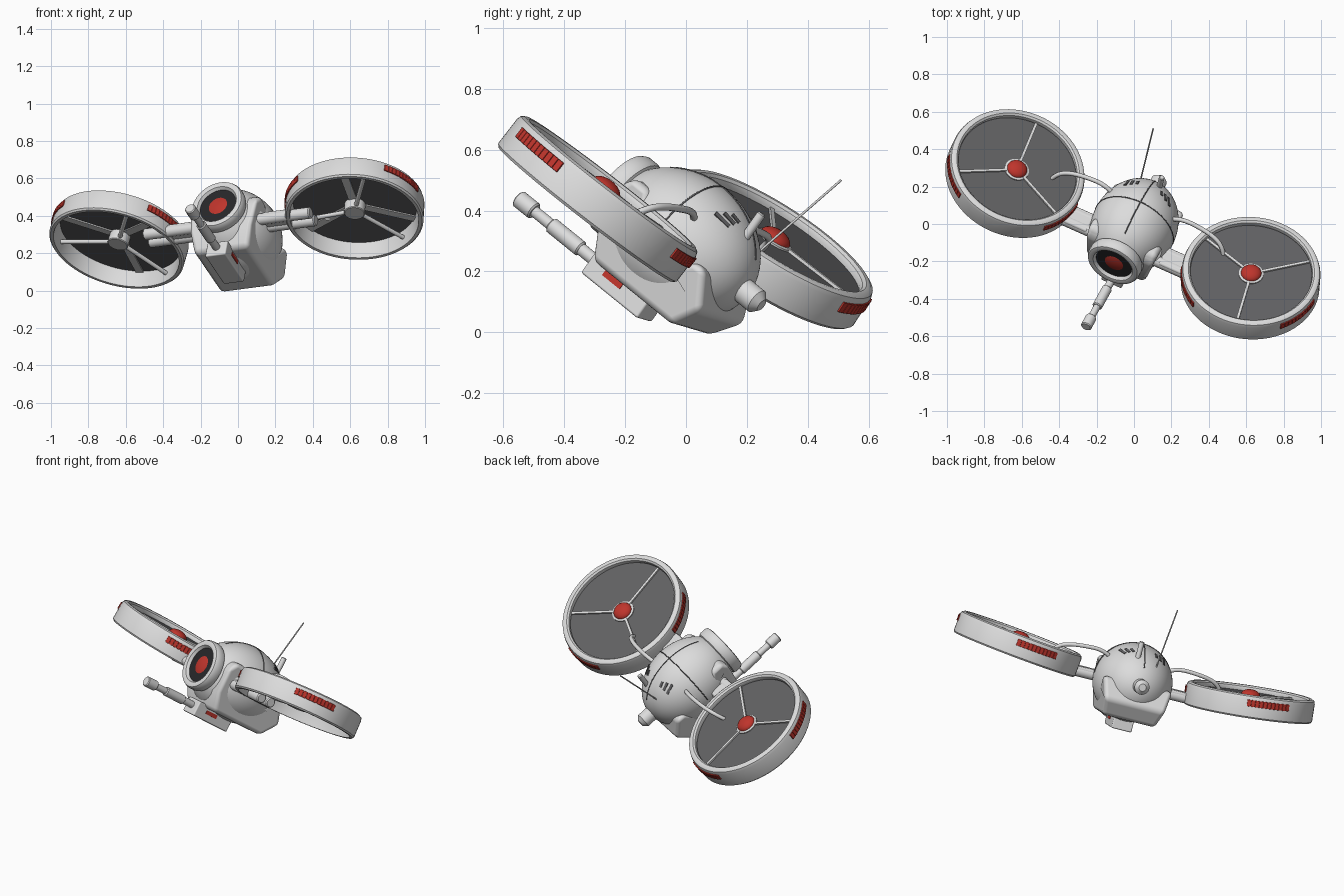
import bpy, bmesh
from math import sin, cos, pi, radians, sqrt
from mathutils import Matrix, Vector

cube = bpy.data.objects.get("Cube")
if cube:
    bpy.data.objects.remove(cube)


def material(name, r, g, b):
    m = bpy.data.materials.new(name)
    m.use_nodes = True
    m.diffuse_color = (r, g, b, 1)
    m.node_tree.nodes["Principled BSDF"].inputs["Base Color"].default_value = (r, g, b, 1)
    return m


SHELL = material("light_grey_shell", 0.72, 0.72, 0.72)
MESH = material("dark_grey_screen", 0.12, 0.12, 0.125)
BLACK = material("black_glass", 0.02, 0.02, 0.022)
RED = material("signal_red", 0.52, 0.035, 0.025)

# Banked flight attitude: local x = wing line, local -y = nose
ax = Vector((0.907, -0.403, 0.119)).normalized()
ay = Vector((0.14, 0.575, 0.805)).cross(ax).normalized()
az = ax.cross(ay)
FRAME = Matrix.Translation((-0.003, -0.02, 0.30)) @ Matrix((ax, ay, az)).transposed().to_4x4()
ALONG_Y = Matrix.Rotation(-pi / 2, 4, 'X')
ALONG_X = Matrix.Rotation(pi / 2, 4, 'Y')


def move(x, y, z):
    return Matrix.Translation((x, y, z))


def finish(name, bm, mat, local, bevel=0, segments=3):
    bmesh.ops.recalc_face_normals(bm, faces=bm.faces)
    mesh = bpy.data.meshes.new(name)
    bm.to_mesh(mesh)
    bm.free()
    mesh.materials.append(mat)
    mesh.shade_smooth()
    mesh.set_sharp_from_angle(angle=radians(35))
    ob = bpy.data.objects.new(name, mesh)
    bpy.context.collection.objects.link(ob)
    ob.matrix_world = FRAME @ local
    if bevel:
        mod = ob.modifiers.new("rounding", 'BEVEL')
        mod.width, mod.segments = bevel, segments
        mod.harden_normals = True
    return ob


def lathe(name, profile, mat, local=Matrix(), steps=48, closed=False):
    """Spin (radius, height) points around the local z axis."""
    bm = bmesh.new()
    verts = [bm.verts.new((r, 0, h)) for r, h in profile]
    pairs = list(zip(verts, verts[1:]))
    if closed:
        pairs.append((verts[-1], verts[0]))
    edges = [bm.edges.new(p) for p in pairs]
    bmesh.ops.spin(bm, geom=verts + edges, cent=(0, 0, 0), axis=(0, 0, 1),
                   angle=2 * pi, steps=steps, use_duplicate=False)
    bmesh.ops.remove_doubles(bm, verts=bm.verts, dist=1e-5)
    return finish(name, bm, mat, local)


def cylinder(name, r, h0, h1, mat, local=Matrix(), steps=32, soft=0.0):
    ends = [(0, h0), (r - soft, h0), (r, h0 + soft), (r, h1 - soft), (r - soft, h1), (0, h1)]
    return lathe(name, ends if soft else [ends[0], (r, h0), (r, h1), ends[-1]], mat, local, steps)


def box(name, size, mat, local=Matrix(), bevel=0):
    bm = bmesh.new()
    bmesh.ops.create_cube(bm, size=1)
    bmesh.ops.scale(bm, vec=size, verts=bm.verts)
    return finish(name, bm, mat, local, bevel)


def tube(name, points, radius, mat, smooth=False):
    cu = bpy.data.curves.new(name, 'CURVE')
    cu.dimensions = '3D'
    cu.bevel_depth, cu.bevel_resolution = radius, 3
    cu.use_fill_caps = True
    sp = cu.splines.new('NURBS' if smooth else 'POLY')
    sp.points.add(len(points) - 1)
    for p, co in zip(sp.points, points):
        p.co = (*co, 1)
    if smooth:
        sp.use_endpoint_u, sp.order_u = True, 4
    cu.materials.append(mat)
    ob = bpy.data.objects.new(name, cu)
    bpy.context.collection.objects.link(ob)
    ob.matrix_world = FRAME
    return ob


# Egg-shaped body
EGG_R, EGG_L, EGG_Y = 0.228, 0.285, 0.01


def egg_radius(y):
    return EGG_R * sqrt(max(0, 1 - ((y - EGG_Y) / EGG_L) ** 2))


angles = [i * pi * 0.8 / 28 for i in range(29)]
lathe("body_egg", [(EGG_R * sin(t), EGG_Y + EGG_L * cos(t)) for t in angles], SHELL, ALONG_Y, 64)

# Panel seams and vents on the back of the egg
ys = [-0.18 + 0.02 * i for i in range(23)]
tube("seam_lengthwise", [(0, y, egg_radius(y)) for y in ys], 0.003, MESH)
tube("seam_across", [(EGG_R * cos(i * pi / 32), EGG_Y, EGG_R * sin(i * pi / 32))
                     for i in range(33)], 0.003, MESH)
for side in (-1, 1):
    for i in range(3):
        length = 0.035 + 0.014 * i
        y = 0.165 - length / 2
        place = (Matrix.Rotation(side * radians(21 + 8 * i), 4, 'Y') @ move(0, y, egg_radius(y))
                 @ Matrix.Rotation(-0.42, 4, 'X') @ Matrix.Rotation(0.25, 4, 'Z'))
        box("vent_slot", (0.015, length, 0.006), MESH, place)

# Front camera: collar, glass and red eye
lathe("camera_collar", [(0.10, -0.18), (0.134, -0.19), (0.134, -0.215), (0.146, -0.222),
                        (0.150, -0.235), (0.150, -0.268), (0.143, -0.282), (0.130, -0.286),
                        (0.114, -0.282), (0.102, -0.262), (0.0, -0.255)], SHELL, ALONG_Y, 56)
cylinder("camera_glass", 0.104, -0.265, -0.250, BLACK, ALONG_Y, 48)
lathe("camera_eye", [(0, -0.273), (0.035, -0.271), (0.056, -0.264)], RED, ALONG_Y)

# Cradle hull with rounded tabs at both ends
outline = [(-0.20, -0.10), (-0.21, 0.05), (-0.18, 0.10), (-0.11, 0.10), (-0.05, 0.02),
           (0.13, -0.04), (0.17, 0.01), (0.22, 0.01), (0.285, -0.11), (0.215, -0.21), (-0.15, -0.21)]
bm = bmesh.new()
rings = [[bm.verts.new((s * (0.208 + 0.24 * min(z, 0.0) - 0.1 * max(z, 0.0)), y, z))
          for y, z in outline] for s in (-1, 1)]
for ring in rings:
    bm.faces.new(ring)
for i in range(len(outline)):
    j = (i + 1) % len(outline)
    bm.faces.new((rings[0][i], rings[0][j], rings[1][j], rings[1][i]))
finish("cradle_hull", bm, SHELL, Matrix(), 0.025, 4)

# Gun under the hull
box("gun_housing", (0.12, 0.26, 0.09), SHELL, move(0, -0.07, -0.235), 0.008)
for side in (-1, 1):
    box("gun_marker", (0.006, 0.08, 0.022), RED, move(side * 0.06, -0.09, -0.23))
for name, r, back, front in (("barrel_base", 0.021, -0.18, -0.28), ("barrel_sleeve", 0.027, -0.27, -0.41),
                             ("barrel_tube", 0.019, -0.40, -0.50), ("barrel_muzzle", 0.030, -0.485, -0.56)):
    cylinder(name, r, front, back, SHELL, move(0, 0, -0.228) @ ALONG_Y, 24, 0.005)

# Rear knob, peg and antenna
cylinder("rear_knob", 0.043, 0.24, 0.372, SHELL, move(0, 0, 0.005) @ ALONG_Y, 32, 0.022)
cylinder("top_peg", 0.015, 0.12, 0.25, SHELL, move(0.04, 0.20, 0), 20, 0.004)
tube("antenna", [(-0.073, 0.22, 0.12), (-0.094, 0.304, 0.48)], 0.004, SHELL)

# Two ducted rotors with arms and cables
RING_R = 0.371
duct = [(0.346, -0.066), (0.363, -0.066), (RING_R, -0.057), (RING_R, 0.045), (0.366, 0.060),
        (0.352, 0.068), (0.338, 0.067), (0.328, 0.058), (0.325, 0.043), (0.334, 0.02)]
for side, word, spin in ((1, "left", 40), (-1, "right", 95)):
    rotor = move(side * 0.694, -0.026, 0.052) @ Matrix.Rotation(radians(-6 * side), 4, 'Y')
    lathe(word + "_duct", duct, SHELL, rotor, 80, True)
    cylinder(word + "_screen", 0.338, 0.026, 0.034, MESH, rotor, 64)
    cylinder(word + "_hub", 0.056, -0.035, 0.042, SHELL, rotor, 32, 0.004)
    lathe(word + "_hub_rim", [(0.066, 0.030), (0.066, 0.040), (0.050, 0.045)], SHELL, rotor)
    lathe(word + "_hub_dome", [(0.055 * cos(i * pi / 16), 0.041 + 0.032 * sin(i * pi / 16))
                               for i in range(9)], RED, rotor)
    for k in range(3):
        turn = rotor @ Matrix.Rotation(radians(spin + 120 * k), 4, 'Z')
        box(word + "_top_spoke", (0.29, 0.015, 0.014), SHELL, turn @ move(0.19, 0, 0.037))
        box(word + "_under_vane", (0.29, 0.045, 0.008), SHELL, turn @ move(0.19, 0, 0.023))
        cylinder(word + "_lower_spoke", 0.012, 0.04, 0.338, SHELL,
                 rotor @ Matrix.Rotation(radians(63 + 120 * k), 4, 'Z')
                 @ move(0, 0, -0.015) @ ALONG_X, 12)
        # Ribbed red marker on the outer wall
        for i in range(11):
            a = radians(-22 + 120 * k + (i - 5) * 3.6)
            box(word + "_marker_rib", (0.012, 0.0225, 0.038), RED,
                rotor @ Matrix.Rotation(a, 4, 'Z') @ move(RING_R, 0, 0.022), 0.002)
    for y in (-0.125, -0.055):
        cylinder(word + "_arm_rod", 0.031, 0.12, 0.49, SHELL,
                 move(0, y, -0.018) @ (ALONG_X if side > 0 else Matrix.Rotation(-pi / 2, 4, 'Y')),
                 24, 0.006)
    box(word + "_arm_block", (0.14, 0.125, 0.05), SHELL, move(side * 0.28, -0.09, -0.014), 0.012)
    tube(word + "_cable", [(side * x, y, z) for x, y, z in (
        (0.17, 0.07, 0.11), (0.22, 0.08, 0.145), (0.32, 0.08, 0.14), (0.43, 0.07, 0.13),
        (0.49, 0.05, 0.10), (0.51, 0.03, 0.05))], 0.012, SHELL, True)
